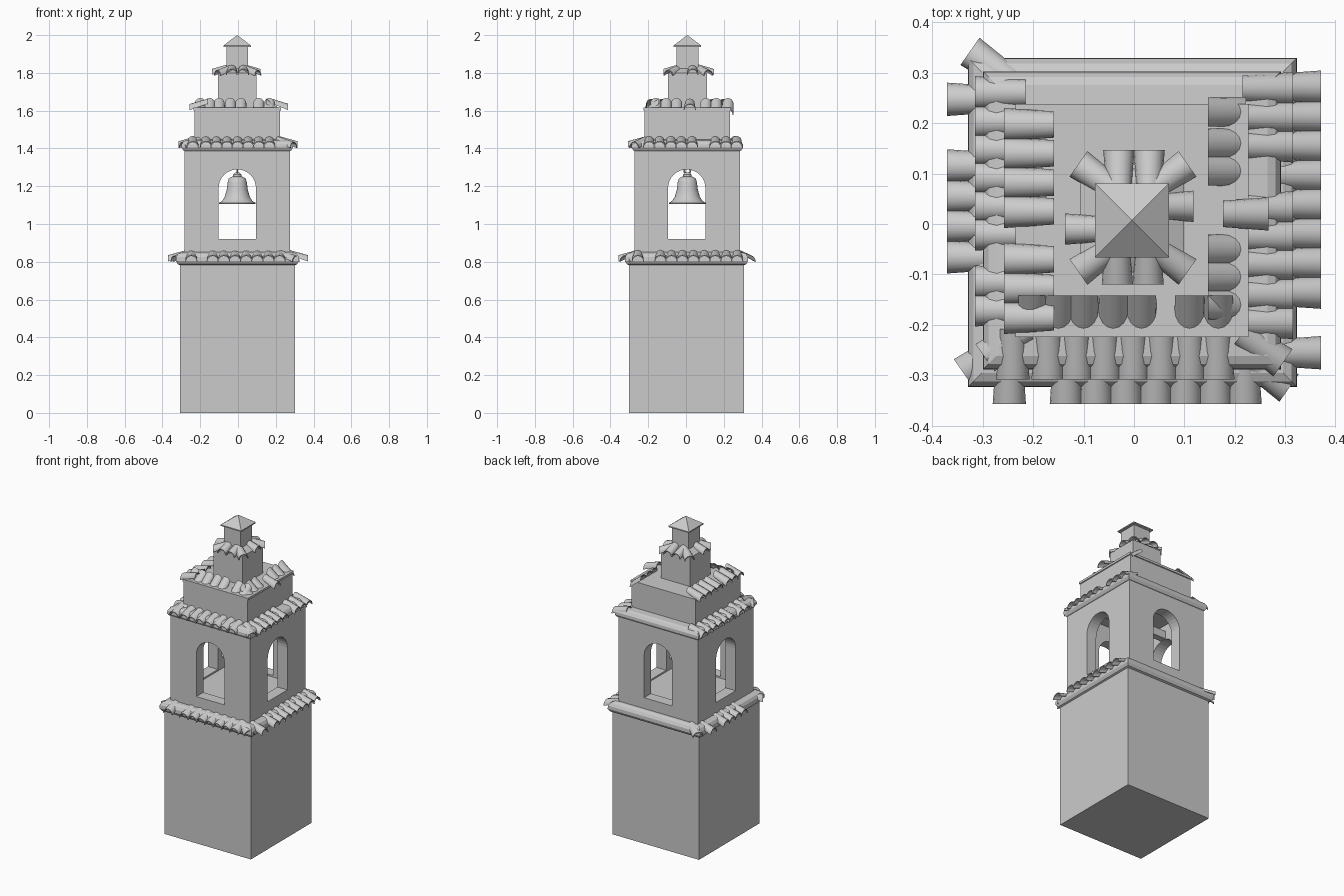
import bpy, bmesh, math
from mathutils import Vector

if "Cube" in bpy.data.objects:
    bpy.data.objects.remove(bpy.data.objects["Cube"], do_unlink=True)

stone = bpy.data.materials.new("pale grey stone")
stone.use_nodes = True
stone.diffuse_color = (0.6, 0.6, 0.6, 1)
stone.node_tree.nodes["Principled BSDF"].inputs["Base Color"].default_value = (0.6, 0.6, 0.6, 1)

MID = (-0.004, 0.007)  # centre of the upper storeys


def finish(name, bm, smooth=None):
    bmesh.ops.recalc_face_normals(bm, faces=bm.faces)
    mesh = bpy.data.meshes.new(name)
    bm.to_mesh(mesh)
    bm.free()
    mesh.materials.append(stone)
    ob = bpy.data.objects.new(name, mesh)
    bpy.context.collection.objects.link(ob)
    bpy.ops.object.select_all(action='DESELECT')
    ob.select_set(True)
    bpy.context.view_layer.objects.active = ob
    if smooth:
        bpy.ops.object.shade_smooth_by_angle(angle=math.radians(smooth))
    return ob


def square_loft(name, profile, centre=MID):
    """Stack of squares from (half width, height) pairs, closed at both ends."""
    bm = bmesh.new()
    rings = []
    for half, z in profile:
        rings.append([bm.verts.new((centre[0] + sx * half, centre[1] + sy * half, z))
                      for sx, sy in ((-1, -1), (1, -1), (1, 1), (-1, 1))])
    for a, b in zip(rings, rings[1:]):
        for i in range(4):
            j = (i + 1) % 4
            bm.faces.new((a[i], a[j], b[j], b[i]))
    bm.faces.new(rings[0])
    bm.faces.new(rings[-1])
    return finish(name, bm)


def lathe(name, profile, steps=32):
    bm = bmesh.new()
    pts = [bm.verts.new((r, 0, z)) for r, z in profile]
    edges = [bm.edges.new(p) for p in zip(pts, pts[1:])]
    bmesh.ops.spin(bm, geom=pts + edges, cent=(0, 0, 0), axis=(0, 0, 1),
                   angle=math.tau, steps=steps)
    bmesh.ops.remove_doubles(bm, verts=bm.verts, dist=0.0005)
    ob = finish(name, bm, 40)
    ob.location = (MID[0], MID[1], 0)
    return ob


def add_tile(bm, end, angle, z, length=0.1, drop=0.035, wide=0.033, narrow=0.026, sides=8):
    """Tapered half-round roof tile: `end` is the lower lip, `angle` points outwards."""
    out = Vector((math.cos(angle), math.sin(angle), 0))
    side = Vector((-out.y, out.x, 0))
    rows = []
    for thick in (0, 0.005):
        for back, rise, r in ((0, 0, wide), (length, drop, narrow)):
            base = Vector((end[0], end[1], z + rise)) - out * back
            rows.append([bm.verts.new(base + side * (r - thick) * math.cos(math.pi * i / sides)
                         + Vector((0, 0, (r - thick) * math.sin(math.pi * i / sides))))
                         for i in range(sides + 1)])
    o0, o1, i0, i1 = rows
    for a, b in ((o0, o1), (i1, i0), (i0, o0), (o1, i1)):
        for k in range(sides):
            bm.faces.new((a[k], a[k + 1], b[k + 1], b[k]))
    for k in (0, sides):
        bm.faces.new((o0[k], o1[k], i1[k], i0[k]))


FRONT, RIGHT, BACK, LEFT = -math.pi / 2, 0, math.pi / 2, math.pi


def tile_row(name, angle, reach, places, z, **kw):
    bm = bmesh.new()
    for p in places:
        end = {FRONT: (p, -reach), BACK: (p, reach), RIGHT: (reach, p), LEFT: (-reach, p)}[angle]
        add_tile(bm, end, angle, z, **kw)
    finish(name, bm, 30)


def corner_tiles(name, ends, z, **kw):
    bm = bmesh.new()
    for x, y in ends:
        add_tile(bm, (x, y), math.atan2(math.copysign(0.7, y), math.copysign(1, x)), z, **kw)
    finish(name, bm, 30)


# Tower base and its rounded cornice
square_loft("tower_base", [(0.305, 0), (0.305, 0.79)], (-0.002, 0.002))
square_loft("lower_cornice", [(0.3, 0.78), (0.316, 0.787), (0.326, 0.805), (0.325, 0.825),
                              (0.315, 0.842), (0.298, 0.85), (0.27, 0.852)], (-0.003, 0.003))

# Belfry storey: hollow box with four arched openings
belfry = square_loft("belfry", [(0.28, 0.84), (0.28, 1.41)])
cutters = [square_loft("room_cutter", [(0.21, 0.91), (0.21, 1.38)])]
for name, turn in (("arch_cutter_y", 0), ("arch_cutter_x", math.pi / 2)):
    bm = bmesh.new()
    outline = [(-0.099, 0.92), (0.099, 0.92)]
    outline += [(0.099 * math.cos(math.pi * i / 16), 1.19 + 0.099 * math.sin(math.pi * i / 16))
                for i in range(17)]
    face = bm.faces.new([bm.verts.new((x, -0.5, z)) for x, z in outline])
    ext = bmesh.ops.extrude_face_region(bm, geom=[face])
    bmesh.ops.translate(bm, vec=(0, 1, 0),
                        verts=[v for v in ext["geom"] if isinstance(v, bmesh.types.BMVert)])
    cutter = finish(name, bm)
    cutter.location = (MID[0], 0.004, 0)
    cutter.rotation_euler.z = turn
    cutters.append(cutter)
bpy.context.view_layer.update()
bpy.ops.object.select_all(action='DESELECT')
bpy.context.view_layer.objects.active = belfry
belfry.select_set(True)
for cutter in cutters:
    mod = belfry.modifiers.new("opening", 'BOOLEAN')
    mod.operation = 'DIFFERENCE'
    mod.solver = 'EXACT'
    mod.object = cutter
    bpy.ops.object.modifier_apply(modifier=mod.name)
for cutter in cutters:
    bpy.data.objects.remove(cutter, do_unlink=True)

# Bell with its crown, clapper, ring and beam
lathe("bell", [(0.0, 1.252), (0.03, 1.25), (0.045, 1.24), (0.051, 1.22), (0.056, 1.18),
               (0.066, 1.145), (0.08, 1.122), (0.097, 1.112), (0.097, 1.105), (0.085, 1.106),
               (0.06, 1.14), (0.046, 1.2), (0.04, 1.23), (0.0, 1.24)])
lathe("bell_crown", [(0, 1.272), (0.012, 1.272), (0.022, 1.262), (0.022, 1.248), (0, 1.248)], 16)
lathe("clapper", [(0, 1.24), (0.005, 1.24), (0.005, 1.14), (0.014, 1.13), (0.014, 1.118),
                  (0, 1.11)], 12)
bpy.ops.mesh.primitive_torus_add(major_radius=0.016, minor_radius=0.005, major_segments=16,
                                 minor_segments=8, location=(MID[0], MID[1], 1.282),
                                 rotation=(math.pi / 2, 0, math.pi / 2))
ring = bpy.context.object
ring.name = "bell_ring"
ring.data.materials.append(stone)
bpy.ops.mesh.primitive_cube_add(size=1, location=(MID[0], MID[1], 1.315))
beam = bpy.context.object
beam.name = "bell_beam"
beam.scale = (0.44, 0.04, 0.05)
beam.data.materials.append(stone)

# Upper cornice, stepped blocks and cap
square_loft("upper_cornice", [(0.275, 1.385), (0.286, 1.39), (0.295, 1.405), (0.294, 1.422),
                              (0.284, 1.437), (0.268, 1.444), (0.22, 1.447)])
square_loft("attic_block", [(0.226, 1.44), (0.226, 1.6), (0.231, 1.602), (0.231, 1.616)])
square_loft("lantern_block", [(0.103, 1.61), (0.103, 1.8), (0.055, 1.825)])
square_loft("neck", [(0.058, 1.8), (0.058, 1.942)])
square_loft("pyramid_cap", [(0.058, 1.936), (0.073, 1.938), (0.073, 1.945), (0.0005, 2.0)])

# Lower roof tiles: front and sides only, with a few missing
tile_row("lower_front_tiles", FRONT, 0.357,
         [-0.247] + [-0.134 + 0.059 * i for i in range(7)], 0.802)
tile_row("lower_right_tiles", RIGHT, 0.37,
         [-0.255] + [-0.135 + 0.058 * i for i in range(8)], 0.802)
tile_row("lower_left_tiles", LEFT, 0.37, [-0.065, -0.004, 0.055, 0.115, 0.247], 0.802)
corner_tiles("lower_corner_tiles", [(-0.338, -0.295), (0.307, -0.325), (-0.325, 0.342)], 0.8)

# Upper roof tiles
tile_row("upper_front_tiles", FRONT, 0.308, [-0.17 + 0.056 * i for i in range(7)] + [-0.24], 1.405)
tile_row("upper_right_tiles", RIGHT, 0.315, [-0.195, -0.14, -0.08, -0.025, 0.032, 0.155, 0.212, 0.268], 1.405)
tile_row("upper_left_tiles", LEFT, 0.315, [-0.17, -0.115, -0.02, 0.035, 0.092, 0.148, 0.203, 0.26], 1.405)
corner_tiles("upper_corner_tiles", [(-0.295, -0.265), (0.295, -0.275)], 1.402)

# Attic tiles: the front and right ones dip into the slab
steep = dict(length=0.075, drop=0.06, wide=0.03, narrow=0.029)
tile_row("attic_front_tiles", FRONT, 0.217, [-0.2, -0.15, -0.1, -0.041, 0.015, 0.11, 0.167], 1.578, **steep)
tile_row("attic_right_tiles", RIGHT, 0.222, [-0.16, -0.105, -0.05, 0.105, 0.16, 0.222], 1.578, **steep)
tile_row("attic_right_loose_tile", RIGHT, 0.266, [0.02], 1.603, length=0.09)
tile_row("attic_left_tiles", LEFT, 0.258, [-0.185, -0.127, -0.07, 0.025, 0.082, 0.14, 0.197], 1.602)

# Lantern tiles on all four sides
small = dict(length=0.085, drop=0.032, wide=0.031, narrow=0.024)
tile_row("lantern_front_tiles", FRONT, 0.12, [-0.033, 0.028], 1.79, **small)
tile_row("lantern_back_tiles", BACK, 0.147, [-0.03, 0.03], 1.79, **small)
tile_row("lantern_left_tile", LEFT, 0.137, [-0.01], 1.79, **small)
tile_row("lantern_right_tile", RIGHT, 0.118, [0.035], 1.79, **small)
corner_tiles("lantern_corner_tiles", [(sx * 0.108 - 0.002, sy * 0.107 + 0.012)
                                      for sx in (-1, 1) for sy in (-1, 1)], 1.785, **small)
